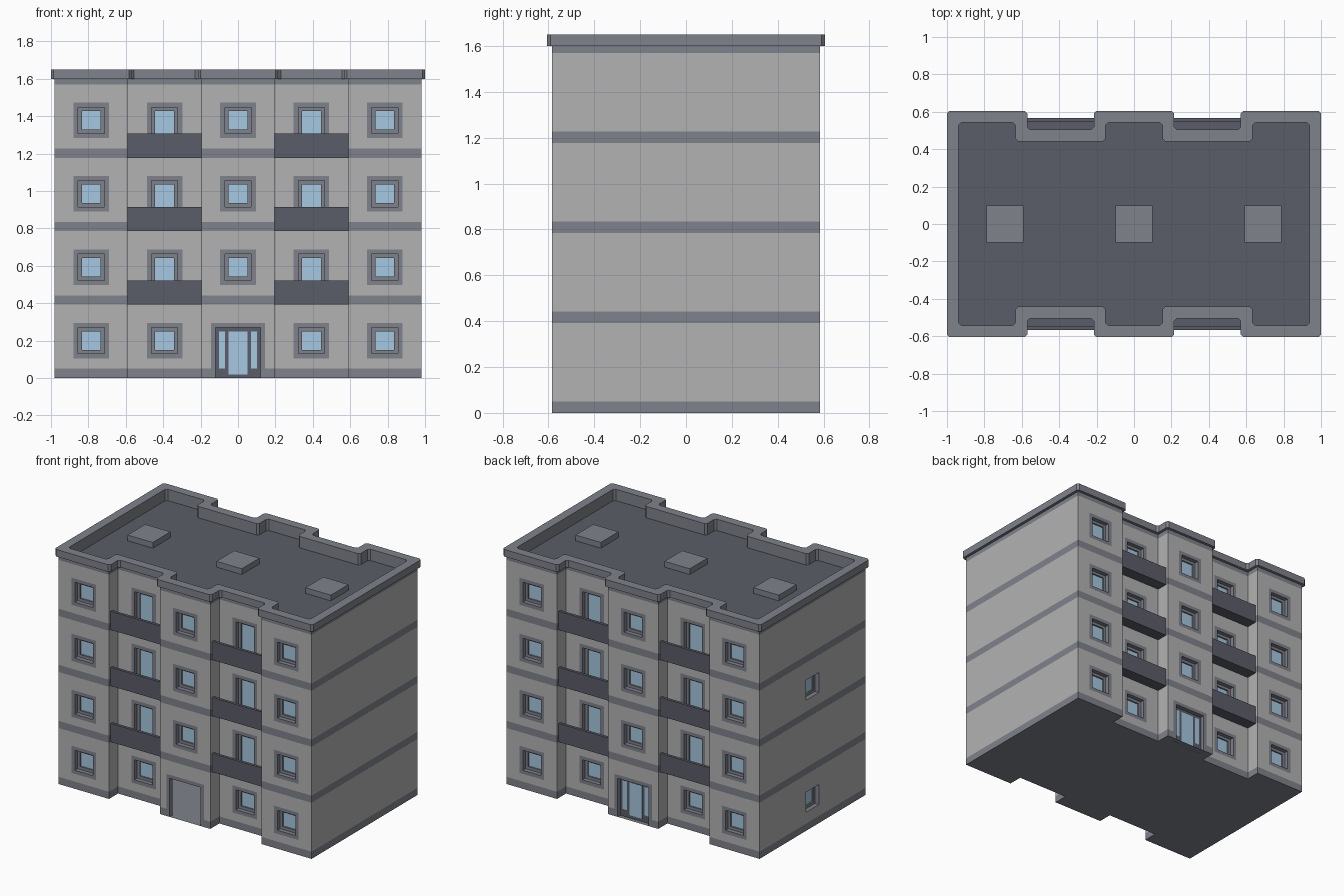
import bpy, bmesh
from mathutils import Vector

if "Cube" in bpy.data.objects:
    bpy.data.objects.remove(bpy.data.objects["Cube"])

FLOOR, FLOORS, TOP = 0.3925, 4, 1.60
ROOF = FLOOR * FLOORS
COLORS = [("wall", (0.45, 0.45, 0.45)), ("trim", (0.215, 0.225, 0.26)),
          ("dark", (0.105, 0.11, 0.14)), ("glass", (0.38, 0.58, 0.75))]
WALL, TRIM, DARK, GLASS = range(4)
MATS = []
for name, c in COLORS:
    m = bpy.data.materials.new(name)
    m.diffuse_color = (*c, 1)
    m.use_nodes = True
    m.node_tree.nodes["Principled BSDF"].inputs["Base Color"].default_value = m.diffuse_color
    MATS.append(m)


class Part:
    """A mesh object collected from faces and boxes."""
    def __init__(self, name):
        self.name, self.bm = name, bmesh.new()

    def face(self, pts, mat):
        f = self.bm.faces.new([self.bm.verts.new(p) for p in pts])
        f.material_index = mat

    def box(self, x0, x1, y0, y1, z0, z1, mat):
        x0, x1 = sorted((x0, x1))
        y0, y1 = sorted((y0, y1))
        r = bmesh.ops.create_cube(self.bm, size=1)
        for v in r["verts"]:
            v.co = Vector(((x0 + x1) / 2 + v.co.x * (x1 - x0),
                           (y0 + y1) / 2 + v.co.y * (y1 - y0),
                           (z0 + z1) / 2 + v.co.z * (z1 - z0)))
        for f in {f for v in r["verts"] for f in v.link_faces}:
            f.material_index = mat

    def finish(self):
        bmesh.ops.remove_doubles(self.bm, verts=self.bm.verts, dist=1e-5)
        me = bpy.data.meshes.new(self.name)
        self.bm.to_mesh(me)
        self.bm.free()
        for m in MATS:
            me.materials.append(m)
        bpy.context.collection.objects.link(bpy.data.objects.new(self.name, me))


# Floor plan, counter-clockwise: five bays, two of them set back
half = [(-.98, -.585), (-.59, -.585), (-.59, -.485), (-.195, -.485), (-.195, -.585)]
front = half + [(-x, y) for x, y in reversed(half)]
plan = [Vector(p) for p in front + [(-x, -y) for x, y in front]]
N = len(plan)


def offset_plan(off, z, cut):
    """The plan moved outward, with small cut corners."""
    out = []
    for i, p in enumerate(plan):
        d1 = (p - plan[i - 1]).normalized()
        d2 = (plan[(i + 1) % N] - p).normalized()
        q = p + off * Vector((d1.y + d2.y, -d1.x - d2.x))
        out += [(*(q - d1 * cut), z), (*(q + d2 * cut), z)]
    return out


def rect(c, hw, lo, hi):
    return [(c - hw, lo), (c + hw, lo), (c + hw, hi), (c - hw, hi)]


walls, windows = Part("walls"), Part("windows")


def build_wall(i):
    """One wall strip, all floors, with openings, surrounds and windows."""
    p, q = plan[i], plan[(i + 1) % N]
    d, length = (q - p).normalized(), (q - p).length
    inward = Vector((-d.y, d.x))
    mid, side = length / 2, i % 10

    def at(u, z, depth=0):
        return (*(p + d * u + inward * depth), z)

    def ring(part, a, da, b, db, mat):
        for k in range(4):
            n = (k + 1) % 4
            part.face([at(*a[k], da), at(*a[n], da), at(*b[n], db), at(*b[k], db)], mat)

    for fl in range(FLOORS):
        z0, z1 = fl * FLOOR, (fl + 1) * FLOOR
        hw, lo, hi, margin, filled = .07, z0 + .13, z0 + .27, .025, True
        opening = side in (0, 2, 4, 6, 8)
        if side in (2, 6) and fl:               # balcony door
            lo = z0 + .03
        if side == 4 and fl == 0:               # entrance
            hw, lo, filled = .12, z0, False
        if i == 19 and fl in (0, 2):            # small windows in the left wall
            opening, margin = True, 0
        us, zs = {0, length}, {z0, z0 + .05, z1}
        if opening:
            us |= {mid - hw - margin, mid - hw, mid + hw, mid + hw + margin}
            zs |= {max(z0, lo - margin), lo, hi, hi + margin}
        us, zs = sorted(us), sorted(zs)
        for u0, u1 in zip(us, us[1:]):
            for a, b in zip(zs, zs[1:]):
                cu, cz = abs((u0 + u1) / 2 - mid), (a + b) / 2
                mat = TRIM if cz < z0 + .05 else WALL
                if opening:
                    if cu < hw and lo < cz < hi:
                        continue
                    if cu < hw + margin and lo - margin < cz < hi + margin:
                        mat = TRIM
                walls.face([at(u0, a), at(u1, a), at(u1, b), at(u0, b)], mat)
        if opening:
            o = rect(mid, hw, lo, hi)
            ring(windows, o, 0, o, .03, TRIM)
            if filled:
                g = rect(mid, hw - .02, lo + .02, hi - .02)
                ring(windows, o, .03, g, .03, TRIM)
                ring(windows, g, .03, g, .04, TRIM)
                windows.face([at(*c, .04) for c in g], GLASS)
    walls.face([at(0, ROOF), at(length, ROOF), at(length, TOP), at(0, TOP)], TRIM)


for i in range(N):
    build_wall(i)
walls.finish()
windows.finish()

# Ground slab and roof deck
base = Part("ground_slab")
base.face([(p.x, p.y, 0) for p in reversed(plan)], TRIM)
base.finish()
deck = Part("roof_deck")
deck.face([(p.x, p.y, ROOF) for p in plan], DARK)
deck.finish()

# Overhanging parapet around the roof
parapet = Part("parapet")
loops = [offset_plan(o, z, .014) for o, z in
         ((-.005, TOP), (.02, TOP), (.02, 1.65), (-.043, 1.65), (-.043, ROOF))]
for a, b in zip(loops, loops[1:]):
    for k in range(len(a)):
        n = (k + 1) % len(a)
        parapet.face([a[k], a[n], b[n], b[k]], TRIM)
parapet.finish()

# Roof hatches
hatches = Part("roof_hatches")
for x in (-.69, 0, .69):
    hatches.box(x - .098, x + .098, -.098, .098, ROOF, ROOF + .04, TRIM)
hatches.finish()

# Balconies on front and back: floor plate and solid railing
balconies = Part("balconies")
for sy in (-1, 1):
    for sx in (-1, 1):
        for fl in range(1, FLOORS):
            z = fl * FLOOR
            balconies.box(sx * .195, sx * .59, sy * .485, sy * .55, z, z + .02, DARK)
            balconies.box(sx * .195, sx * .59, sy * .547, sy * .567, z, z + .13, DARK)
balconies.finish()

# Glazed door in the back entrance; the front entrance is open
door = Part("back_door")
door.box(-.12, .12, .535, .555, 0, .27, DARK)
for x, hw, lo in ((-.085, .016, .05), (0, .05, .02), (.085, .016, .05)):
    door.box(x - hw, x + hw, .534, .556, lo, .25, GLASS)
door.finish()
